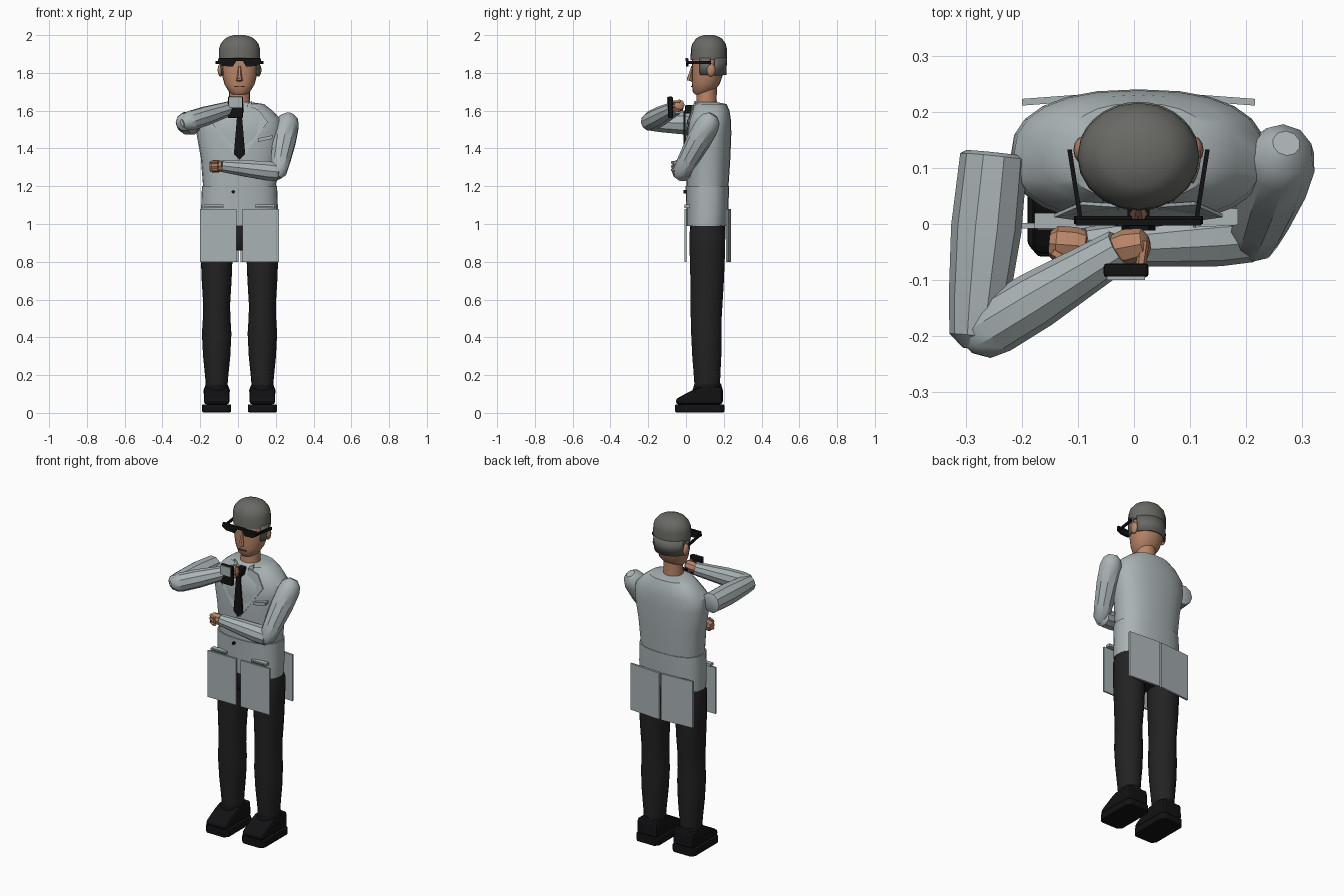
import bpy, bmesh, math
from mathutils import Vector

if "Cube" in bpy.data.objects:
    bpy.data.objects.remove(bpy.data.objects["Cube"])

CX = 0.008  # body centre line


def mat(name, rgb):
    m = bpy.data.materials.new(name)
    m.diffuse_color = (*rgb, 1)
    m.use_nodes = True
    m.node_tree.nodes["Principled BSDF"].inputs["Base Color"].default_value = m.diffuse_color
    return m


COAT = mat("grey_cloth", (0.40, 0.45, 0.46))
HAIR = mat("dark_grey_hair", (0.14, 0.14, 0.128))
SKIN = mat("skin", (0.48, 0.235, 0.14))
PANTS = mat("black_cloth", (0.016, 0.016, 0.016))
BLACK = mat("black", (0.006, 0.006, 0.007))
LIP = mat("dark_lip", (0.2, 0.07, 0.045))
SLATE = mat("slate_grey", (0.12, 0.13, 0.135))


def finish(name, bm, m, angle=35, bevel=0, solid=0):
    bmesh.ops.recalc_face_normals(bm, faces=bm.faces)
    me = bpy.data.meshes.new(name)
    bm.to_mesh(me)
    bm.free()
    me.materials.append(m)
    ob = bpy.data.objects.new(name, me)
    bpy.context.collection.objects.link(ob)
    if angle:
        bpy.ops.object.select_all(action='DESELECT')
        ob.select_set(True)
        bpy.context.view_layer.objects.active = ob
        bpy.ops.object.shade_smooth_by_angle(angle=math.radians(angle))
    if solid:
        s = ob.modifiers.new("thickness", 'SOLIDIFY')
        s.thickness = solid
        s.offset = 1
    if bevel:
        b = ob.modifiers.new("bevel", 'BEVEL')
        b.width = bevel
        b.segments = 2
    return ob


def skin_rings(name, rings, m, closed=True, **kw):
    bm = bmesh.new()
    vs = [[bm.verts.new(p) for p in r] for r in rings]
    n = len(vs[0])
    for a, b in zip(vs, vs[1:]):
        for i in range(n if closed else n - 1):
            j = (i + 1) % n
            bm.faces.new((a[i], a[j], b[j], b[i]))
    if closed:
        bm.faces.new(vs[0])
        bm.faces.new(vs[-1])
    return finish(name, bm, m, **kw)


def loft(name, rows, m, cx=CX, n=24, power=2.0, arc=None, **kw):
    """Stack of rounded sections; rows are (z, half width, front y, back y)."""
    a0, a1 = arc or (0, 360)
    steps = n + 1 if arc else n
    rings = []
    for z, rx, yf, yb in rows:
        ring = []
        for i in range(steps):
            a = math.radians(a0 + (a1 - a0) * i / n)
            c, s = math.cos(a), math.sin(a)
            ring.append((cx + rx * math.copysign(abs(c) ** (2 / power), c),
                         (yf + yb) / 2 + (yb - yf) / 2 * math.copysign(abs(s) ** (2 / power), s), z))
        rings.append(ring)
    return skin_rings(name, rings, m, closed=arc is None, **kw)


def limb(name, p0, p1, stations, m, n=12, **kw):
    """Round limb from p0 to p1; stations are (distance fraction, radius)."""
    p0, p1 = Vector(p0), Vector(p1)
    q = (p1 - p0).to_track_quat('Z', 'Y')
    rings = []
    for t, r in stations:
        c = p0.lerp(p1, t)
        rings.append([c + q @ Vector((r * math.cos(2 * math.pi * i / n),
                                      r * math.sin(2 * math.pi * i / n), 0)) for i in range(n)])
    return skin_rings(name, rings, m, **kw)


def prism(name, pts, vec, m, bevel=0):
    bm = bmesh.new()
    f = bm.faces.new([bm.verts.new(p) for p in pts])
    g = bmesh.ops.extrude_face_region(bm, geom=[f])
    bmesh.ops.translate(bm, vec=vec, verts=[v for v in g['geom'] if isinstance(v, bmesh.types.BMVert)])
    # the starting face remains as the closing cap
    return finish(name, bm, m, angle=0, bevel=bevel)


def box(name, lo, hi, m, bevel=0):
    (x0, y0, z0), (x1, y1, z1) = lo, hi
    return prism(name, [(x0, y0, z0), (x1, y0, z0), (x1, y1, z0), (x0, y1, z0)], (0, 0, z1 - z0), m, bevel)


def ball(name, c, r, m, n=12):
    bm = bmesh.new()
    bmesh.ops.create_uvsphere(bm, u_segments=n, v_segments=8, radius=1)
    for v in bm.verts:
        v.co = Vector(c) + Vector([v.co[i] * r[i] for i in range(3)])
    return finish(name, bm, m, angle=50)


# Torso and the lower coat
loft("torso", [(1.20, .193, .002, .225), (1.35, .205, 0, .235), (1.48, .228, 0, .24), (1.55, .222, .006, .238),
               (1.60, .175, .028, .23), (1.635, .13, .042, .215), (1.645, .06, .055, .165)], COAT, power=2.4)
loft("coat_skirt", [(0.99, .2, .003, .218), (1.09, .203, .002, .225), (1.20, .199, -.002, .228)], COAT, power=2.5)
for s, tag in ((-1, "right"), (1, "left")):
    # Coat tails, front and back
    x0, x1 = CX + s * .016, CX + s * .208
    box("front_tail_" + tag, (min(x0, x1), -.008, .80), (max(x0, x1), .002, 1.08), COAT)
    x0 = CX + s * .006
    prism("back_tail_" + tag, [(x0, .226, .80), (x1, .211, .80), (x1, .211, 1.08), (x0, .226, 1.08)],
          (0, .012, 0), COAT)
    # Hip pocket flaps
    a, b = CX + s * .085, CX + s * .185
    box("hip_pocket_" + tag, (min(a, b), -.008, 1.086), (max(a, b), .02, 1.102), COAT)
    box("hip_pocket_slit_" + tag, (min(a, b) + .005, -.011, 1.09), (max(a, b) - .005, -.004, 1.095), SLATE)
    # Lapels
    prism("lapel_" + tag, [(CX + s * .04, .03, 1.63), (CX + s * .10, .034, 1.605),
                           (CX + s * .15, .012, 1.54), (CX + s * .008, -.008, 1.34)], (0, .006, 0), COAT)
    # Collar
    prism("collar_" + tag, [(CX + s * .02, .036, 1.62), (CX + s * .065, .045, 1.65),
                            (CX + s * .06, .025, 1.57)], (0, .008, 0), COAT)

    # Legs
    lx = CX + s * .121
    loft("trouser_leg_" + tag, [(.13, .056, .045, .18), (.2, .062, .04, .183), (.3, .072, .032, .188),
                                (.42, .078, .026, .19), (.50, .073, .024, .19), (.57, .071, .022, .194),
                                (.70, .079, .022, .202), (.85, .085, .018, .208), (.96, .086, .018, .21),
                                (1.02, .07, .04, .19)], PANTS, cx=lx, n=18)
    # Shoes
    loft("shoe_collar_" + tag, [(.06, .064, .03, .195), (.12, .07, .035, .195), (.155, .056, .045, .185)],
         BLACK, cx=lx, n=16)
    w = .068
    prism("shoe_upper_" + tag, [(lx - w, y, z) for y, z in
          ((-.055, .045), (-.052, .075), (.03, .118), (.07, .135), (.19, .14), (.195, .045))],
          (2 * w, 0, 0), BLACK, bevel=.018)
    w = .077
    prism("shoe_sole_" + tag, [(lx + w * a, y, .003) for a, y in
          ((-.75, -.058), (.75, -.058), (1, -.035), (1, .18), (.75, .203), (-.75, .203), (-1, .18), (-1, -.035))],
          (0, 0, .042), BLACK, bevel=.006)

    # Ears
    ball("ear_" + tag, (CX + s * .1, .132, 1.815), (.016, .024, .035), SKIN)
    # Glasses lenses and temples
    prism("lens_" + tag, [(CX + s * x, 0, z) for x, z in
          ((.012, 1.872), (.112, 1.876), (.115, 1.852), (.09, 1.836), (.035, 1.834))], (0, .014, 0), BLACK)
    prism("temple_" + tag, [(CX + s * .098, 0, 1.848), (CX + s * .098, 0, 1.864),
                            (CX + s * .119, .133, 1.862), (CX + s * .119, .133, 1.846)],
          (s * .008, 0, 0), BLACK)
    # Side hair flaps
    loft("side_hair_" + tag, [(1.79, .098, .028, .21), (1.88, .103, .026, .214)], HAIR, n=4,
         arc=(-28, 6) if s > 0 else (174, 208), solid=.008)

loft("hips", [(.86, .10, .05, .18), (.90, .185, .025, .205), (.96, .2, .02, .21), (1.02, .195, .02, .21)],
     PANTS, power=2.4)

# Shirt front details
prism("tie", [(CX + x, -.012, z) for x, z in
      ((-.018, 1.60), (.018, 1.60), (.014, 1.56), (.03, 1.37), (0, 1.34), (-.03, 1.37), (-.014, 1.56))],
      (0, .009, 0), BLACK)
box("tie_knot", (CX - .02, -.004, 1.585), (CX + .02, .05, 1.63), BLACK, .005)
prism("breast_pocket", [(.105, -.006, 1.435), (.18, -.002, 1.45), (.185, -.002, 1.47), (.11, -.006, 1.455)],
      (0, .03, 0), COAT)
limb("coat_button", (-.025, .004, 1.17), (-.025, -.012, 1.17), [(0, .009), (1, .009)], BLACK)

# Head
loft("neck", [(1.61, .06, .05, .168), (1.66, .056, .056, .162), (1.75, .056, .058, .165)], SKIN, n=16)
loft("head", [(1.685, .035, .048, .12), (1.70, .056, .036, .145), (1.74, .08, .031, .178), (1.79, .093, .031, .195),
              (1.85, .1, .031, .205), (1.93, .1, .033, .207), (1.96, .08, .05, .19)], SKIN, power=2.2, n=20)
prism("nose", [(CX, .004, 1.768), (CX, .03, 1.83), (CX - .018, .034, 1.758), (CX, .03, 1.752)], (0, 0, 0.001), SKIN)
limb("nose_bridge", (CX, .034, 1.835), (CX, .018, 1.758), [(0, .007), (.7, .013), (1, .016)], SKIN, n=6)
box("mouth", (CX - .026, .026, 1.726), (CX + .026, .034, 1.731), LIP)
loft("hair_cap", [(1.868, .109, .024, .216), (1.93, .108, .026, .216), (1.955, .1, .034, .21),
                  (1.98, .078, .052, .192), (1.99, .062, .066, .177), (2.0, .03, .094, .148)], HAIR, n=20)
loft("back_hair", [(1.788, .095, .03, .205), (1.88, .102, .027, .21)], HAIR, n=12, arc=(20, 160), solid=.008)
box("glasses_bar", (CX - .112, -.003, 1.862), (CX + .112, .009, 1.878), BLACK, .002)

# Raised right arm holding a handset
limb("upper_arm_right", (-.25, .12, 1.53), (-.283, -.2, 1.54),
     [(-.02, .05), (.0, .06), (.4, .063), (.8, .054), (1, .046), (1.07, .02)], COAT, n=10)
limb("forearm_right", (-.272, -.195, 1.54), (-.025, -.045, 1.618),
     [(-.1, .025), (-.03, .046), (.1, .053), (.4, .052), (1, .037)], COAT, n=10)
limb("hand_right", (-.035, -.045, 1.62), (.018, -.035, 1.632), [(0, .026), (.4, .032), (1, .028), (1.15, .015)], SKIN, n=8)
for i in range(3):
    z = 1.605 + i * .02
    limb("finger_right_%d" % i, (.018, -.03, z), (.012, -.075, z), [(0, .01), (1, .009)], SKIN, n=6)
box("handset", (-.054, -.095, 1.56), (.026, -.07, 1.675), BLACK, .006)
box("handset_plate", (-.048, -.1, 1.618), (.02, -.094, 1.672), COAT)

# Folded left arm
limb("upper_arm_left", (.265, .125, 1.545), (.215, -.02, 1.285),
     [(-.13, .025), (-.05, .052), (.08, .064), (.4, .064), (.8, .054), (1.05, .045), (1.15, .02)], COAT, n=10)
limb("forearm_left", (.21, -.018, 1.275), (-.085, -.04, 1.308),
     [(-.06, .03), (0, .05), (.2, .053), (.5, .047), (1, .034)], COAT, n=10)
limb("hand_left", (-.085, -.04, 1.308), (-.15, -.035, 1.303), [(0, .027), (.3, .033), (.8, .033), (1, .022)], SKIN, n=8)
for i in range(3):
    z = 1.285 + i * .02
    limb("finger_left_%d" % i, (-.145, -.05, z), (-.105, -.073, z), [(0, .01), (1, .009)], SKIN, n=6)
